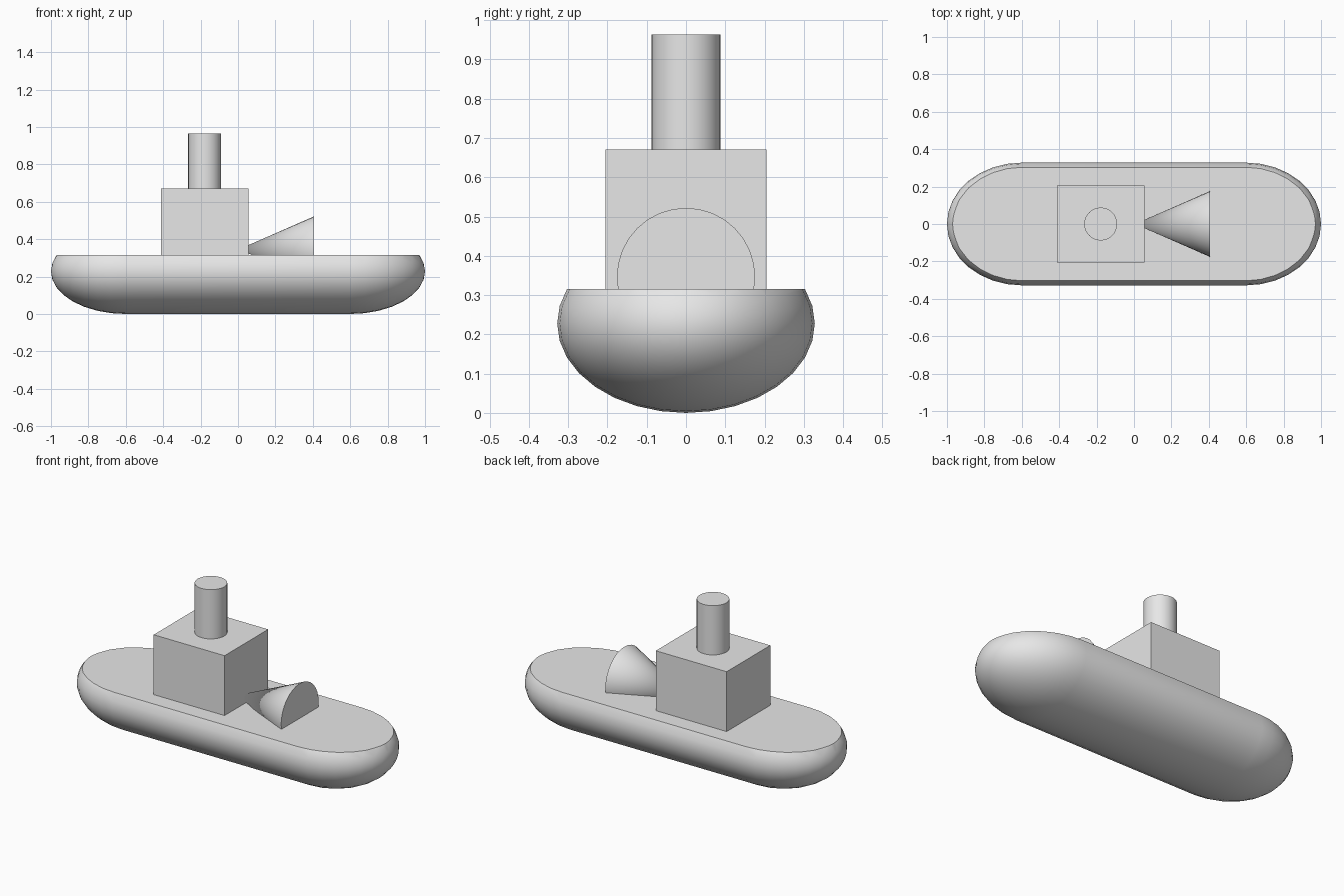
import bpy, bmesh
from math import sin, cos, pi, radians
from mathutils import Matrix, Vector

cube = bpy.data.objects.get("Cube")
if cube:
    bpy.data.objects.remove(cube, do_unlink=True)

# One plain grey for the whole boat
grey = bpy.data.materials.new("plain grey")
grey.use_nodes = True
grey.diffuse_color = (0.8, 0.8, 0.8, 1)
grey.node_tree.nodes["Principled BSDF"].inputs["Base Color"].default_value = (0.8, 0.8, 0.8, 1)


def add_part(name, bm):
    """Turn a bmesh into a named object with sharp creases kept."""
    bmesh.ops.recalc_face_normals(bm, faces=bm.faces[:])
    mesh = bpy.data.meshes.new(name)
    bm.to_mesh(mesh)
    bm.free()
    mesh.materials.append(grey)
    obj = bpy.data.objects.new(name, mesh)
    bpy.context.collection.objects.link(obj)
    bpy.ops.object.select_all(action="DESELECT")
    obj.select_set(True)
    bpy.context.view_layer.objects.active = obj
    bpy.ops.object.shade_smooth_by_angle(angle=radians(30))
    return obj


SEGMENTS = 32
DECK_Z = 0.315
HULL_MID_Z = 0.228

# Hull: capsule profile turned about its long axis, squashed, cut flat at the deck
bm = bmesh.new()
steps = SEGMENTS // 4
quarter = [i * pi / 2 / steps for i in range(steps + 1)]
half = [(0.6 + 0.4 * cos(a), sin(a)) for a in quarter]
profile = half + [(-x, r) for x, r in reversed(half)]
verts = [bm.verts.new((x, r, 0)) for x, r in profile]
edges = [bm.edges.new(pair) for pair in zip(verts, verts[1:])]
bmesh.ops.spin(bm, geom=verts + edges, cent=(0, 0, 0), axis=(1, 0, 0),
               angle=2 * pi, steps=SEGMENTS, use_duplicate=False)
bmesh.ops.remove_doubles(bm, verts=bm.verts[:], dist=0.0005)
bmesh.ops.scale(bm, vec=(1, 0.328, HULL_MID_Z), verts=bm.verts[:])
bmesh.ops.translate(bm, vec=(0, 0, HULL_MID_Z), verts=bm.verts[:])
cut = bmesh.ops.bisect_plane(bm, geom=bm.verts[:] + bm.edges[:] + bm.faces[:],
                             plane_co=(0, 0, DECK_Z), plane_no=(0, 0, 1),
                             clear_outer=True)
rim = [e for e in cut["geom_cut"] if isinstance(e, bmesh.types.BMEdge)]
bmesh.ops.contextual_create(bm, geom=rim)
add_part("hull", bm)

# Cabin: box standing on the deck
cabin_x, cabin_top, cabin_base = -0.178, 0.671, 0.28
bm = bmesh.new()
bmesh.ops.create_cube(bm, size=1)
bmesh.ops.scale(bm, vec=(0.466, 0.41, cabin_top - cabin_base), verts=bm.verts[:])
bmesh.ops.translate(bm, vec=(cabin_x, 0, (cabin_top + cabin_base) / 2), verts=bm.verts[:])
add_part("cabin", bm)


def add_round(name, base, tip, r_base, r_tip):
    """Capped cylinder or cone running from base to tip."""
    base, tip = Vector(base), Vector(tip)
    axis = tip - base
    place = Matrix.Translation((base + tip) / 2) @ axis.to_track_quat("Z", "Y").to_matrix().to_4x4()
    bm = bmesh.new()
    bmesh.ops.create_cone(bm, cap_ends=True, segments=SEGMENTS, radius1=r_base,
                          radius2=r_tip, depth=axis.length, matrix=place)
    bmesh.ops.remove_doubles(bm, verts=bm.verts[:], dist=0.0001)
    return add_part(name, bm)


# Funnel on the cabin roof, and the cone lying half sunk in the deck
add_round("funnel", (cabin_x, 0, 0.64), (cabin_x, 0, 0.964), 0.088, 0.088)
add_round("deck_cone", (0.407, 0, 0.346), (0.005, 0, 0.346), 0.176, 0)
